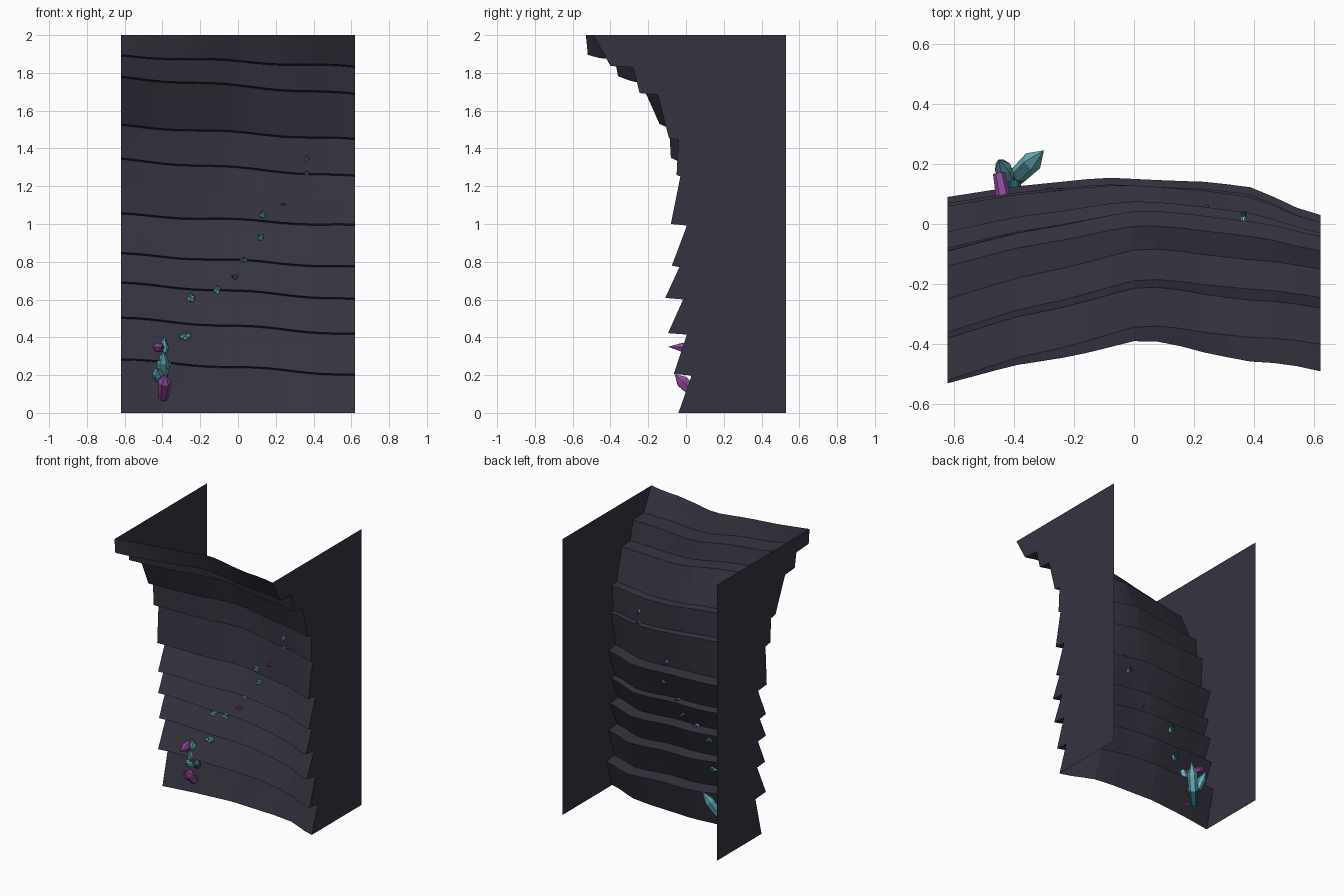
import bpy, bmesh, math, random
from mathutils import Vector

if "Cube" in bpy.data.objects:
    bpy.data.objects.remove(bpy.data.objects["Cube"])

random.seed(4)

def material(name, rgb):
    m = bpy.data.materials.new(name)
    m.diffuse_color = (*rgb, 1)
    m.use_nodes = True
    m.node_tree.nodes["Principled BSDF"].inputs["Base Color"].default_value = m.diffuse_color
    return m

ROCK = material("dark slate", (0.036, 0.034, 0.051))
DEEP = material("deep teal", (0.018, 0.10, 0.14))
CYAN = material("pale cyan", (0.14, 0.46, 0.52))
PURPLE = material("purple", (0.30, 0.07, 0.34))

def make_object(name, bm, mats):
    me = bpy.data.meshes.new(name)
    bm.to_mesh(me)
    bm.free()
    for m in mats:
        me.materials.append(m)
    ob = bpy.data.objects.new(name, me)
    bpy.context.collection.objects.link(ob)
    return ob

def interp(table, x):
    for (x0, a), (x1, b) in zip(table, table[1:]):
        if x <= x1:
            return a + (b - a) * (x - x0) / (x1 - x0)
    return table[-1][1]

W = 0.62
# seam heights at the left and right ends
SEAMS = [(0, 0), (.28, .20), (.50, .415), (.685, .60), (.84, .77), (1.05, .99),
         (1.34, 1.25), (1.52, 1.445), (1.775, 1.685), (1.89, 1.83), (2, 2)]
# per rock layer: depth at left bottom, left top, right bottom, right top
LAYERS = [(.02, .09, -.04, .03), (-.03, .07, -.065, .005), (-.02, .06, -.095, -.015),
          (-.03, .04, -.11, -.035), (-.03, .06, -.075, .005), (-.04, -.025, -.08, -.03),
          (-.08, -.09, -.05, -.04), (-.14, -.25, -.09, -.15), (-.36, -.38, -.245, -.28),
          (-.52, -.53, -.40, -.49)]
# inward bulge of the wall across its width, at the foot and at the top
LOW = [(-W, 0), (-.4, .045), (-.1, .09), (.1, .09), (.25, .092), (.4, .08), (.55, .017), (W, 0)]
HIGH = [(-W, 0), (-.4, .052), (-.2, .077), (0, .12), (.1, .115), (.25, .07), (.4, .037), (.5, .03), (W, 0)]

def lerp(a, b, t):
    return a + (b - a) * t

def seam(k, x):
    z = lerp(*SEAMS[k], (x + W) / (2 * W))
    if 0 < k < len(SEAMS) - 1:
        z += .006 * math.sin((x + W) / (2 * W) * 4 * math.pi + k * .3)
    return z

def depth(k, f, x, z):
    lb, lt, rb, rt = LAYERS[k]
    t = (x + W) / (2 * W)
    bulge = lerp(interp(LOW, x), interp(HIGH, x), max(0, (z - .8) / 1.2))
    return lerp(lerp(lb, lt, f), lerp(rb, rt, f), t) + bulge

def column(x):
    """Saw-tooth profile of the wall at one x, foot to top."""
    pts = []
    n = len(LAYERS)
    for k in range(n):
        z0 = seam(k, x) + (.004 if k else 0)
        z1 = seam(k + 1, x) - (.004 if k < n - 1 else 0)
        for f in (0, .5, 1):
            z = lerp(z0, z1, f)
            pts.append(Vector((x, depth(k, f, x, z), z)))
    return pts

def wall_y(x, z):
    for k in range(len(LAYERS)):
        z0, z1 = seam(k, x), seam(k + 1, x)
        if z <= z1:
            return depth(k, (z - z0) / (z1 - z0), x, z)

# layered rock wall
bm = bmesh.new()
xs = [-W + 2 * W * i / 16 for i in range(17)]
grid = [[bm.verts.new(p) for p in column(x)] for x in xs]
for a, b in zip(grid, grid[1:]):
    for j in range(len(a) - 1):
        bm.faces.new((a[j], b[j], b[j + 1], a[j + 1]))
make_object("rock_wall", bm, [ROCK])

# flat side panels running to the open back
for name, x in (("left_side_panel", -W), ("right_side_panel", W)):
    bm = bmesh.new()
    pts = [Vector((x, .53, 0))] + column(x) + [Vector((x, .53, 2))]
    if x > 0:
        pts.reverse()
    f = bm.faces.new([bm.verts.new(p) for p in pts])
    f.normal_update()
    if f.normal.x * x < 0:
        f.normal_flip()
    bmesh.ops.triangulate(bm, faces=[f])
    make_object(name, bm, [ROCK])

def add_crystal(bm, base, tip, r, colours=(0, 1)):
    """Six-sided crystal: narrow root, wide shoulder, pointed tip."""
    base, tip = Vector(base), Vector(tip)
    axis = tip - base
    q = axis.to_track_quat('Z', 'Y')
    rings = []
    for f, s in ((0, .7), (.33, .9), (.7, 1)):
        rings.append([bm.verts.new(base + axis * f + q @ Vector((
            r * s * math.cos(i * math.pi / 3), r * s * math.sin(i * math.pi / 3), 0)))
            for i in range(6)])
    end = bm.verts.new(tip)
    faces = [(bm.faces.new(rings[0][::-1]), colours[0])]
    for i in range(6):
        j = (i + 1) % 6
        for k in (0, 1):
            a, b = rings[k], rings[k + 1]
            faces.append((bm.faces.new((a[i], a[j], b[j], b[i])), colours[k]))
        faces.append((bm.faces.new((rings[2][i], rings[2][j], end)), colours[1]))
    for f, c in faces:
        f.material_index = c

# large crystal cluster at the lower left, poking through both sides
bm = bmesh.new()
for base, tip, r in (
        ((-.42, .13, .06), (-.30, .245, .31), .034),
        ((-.41, .13, .12), (-.45, .215, .30), .028),
        ((-.40, .10, .20), (-.39, .02, .41), .026),
        ((-.42, .14, .17), (-.425, .00, .23), .030),
        ((-.40, .14, .22), (-.37, .00, .28), .028),
        ((-.40, .13, .15), (-.395, -.01, .33), .032)):
    add_crystal(bm, base, tip, r)
make_object("large_cyan_crystals", bm, [DEEP, CYAN])

bm = bmesh.new()
add_crystal(bm, (-.395, .07, .08), (-.385, -.06, .205), .036, (0, 0))
add_crystal(bm, (-.45, .17, .34), (-.40, -.095, .35), .028, (0, 0))
make_object("large_purple_crystals", bm, [PURPLE])

# vein of small crystals climbing to the right: x, z, width, height
CYAN_SPOTS = [(-.28, .405, .08, .05), (-.25, .61, .05, .07), (-.11, .65, .05, .06),
              (.03, .81, .05, .03), (.12, .93, .05, .04), (.13, 1.05, .04, .055),
              (.365, 1.27, .025, .03), (.365, 1.345, .03, .045)]
PURPLE_SPOTS = [(-.015, .72, .05, .03), (.24, 1.105, .035, .02)]

def vein(name, spots, mats, colours, count):
    bm = bmesh.new()
    for x, z, w, h in spots:
        y = wall_y(x, z)
        for i in range(count):
            a = i * 2 * math.pi / count + random.uniform(0, .8)
            dx, dz = math.cos(a) * w * .4, math.sin(a) * h * .4
            add_crystal(bm, (x - dx * .4, y + .03, z - dz * .4),
                        (x + dx, y - .03, z + dz), (w + h) * .11, colours)
    make_object(name, bm, mats)

vein("cyan_crystal_vein", CYAN_SPOTS, [DEEP, CYAN], (0, 1), 4)
vein("purple_crystal_vein", PURPLE_SPOTS, [PURPLE], (0, 0), 3)
